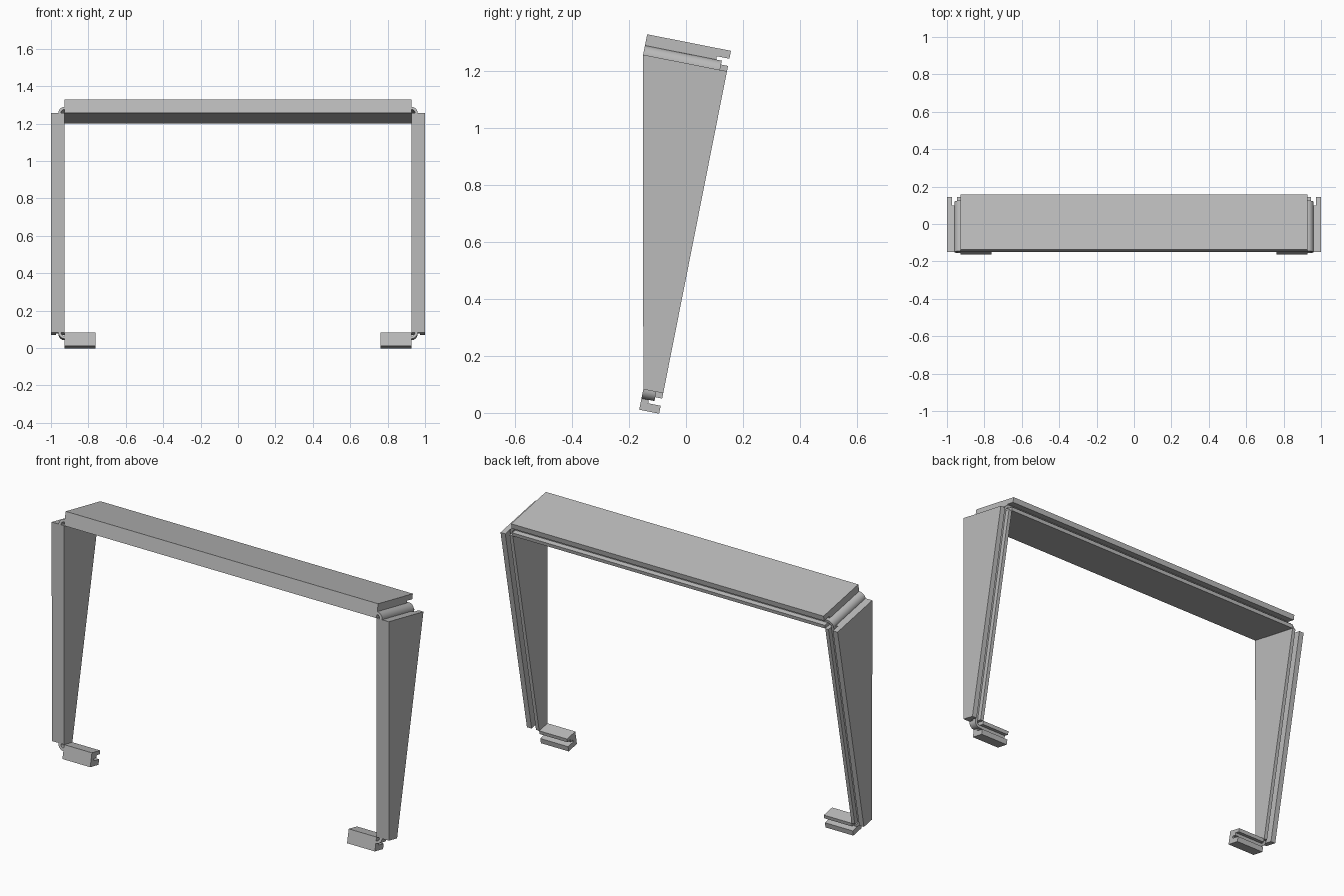
import bpy, bmesh, math

cube = bpy.data.objects.get("Cube")
if cube:
    bpy.data.objects.remove(cube)

# Main sizes
TILT = math.radians(11.2)
S, C = math.sin(TILT), math.cos(TILT)
BACK_Y, BACK_Z = -0.08, 0.069      # lower back corner of the legs
HEIGHT = 1.152                     # leg length along its back edge
THICK = 0.073
INNER = 1 - THICK
TOP_DEPTH, FOOT_DEPTH = 0.30, 0.0713

grey = bpy.data.materials.new("mid grey")
grey.use_nodes = True
colour = (0.5, 0.5, 0.5, 1)
grey.diffuse_color = colour
grey.node_tree.nodes["Principled BSDF"].inputs["Base Color"].default_value = colour


def place(x, v, w):
    """Tilted frame: v runs backwards, w runs up the back edge."""
    return (x, BACK_Y + v * C + w * S, BACK_Z - v * S + w * C)


def slotted_section(depth):
    """Panel section as (distance from outer face, v), with a stepped slot in the back."""
    return [(0, -depth), (0, 0), (0.028, 0), (0.028, -0.045), (0.04, -0.045),
            (0.04, -0.025), (0.054, -0.025), (0.054, 0), (THICK, 0), (THICK, -depth)]


def loft(name, ring_a, ring_b, smooth=False):
    bm = bmesh.new()
    a = [bm.verts.new(p) for p in ring_a]
    b = [bm.verts.new(p) for p in ring_b]
    n = len(a)
    bm.faces.new(a)
    bm.faces.new(b[::-1])
    for i in range(n):
        j = (i + 1) % n
        bm.faces.new((a[i], b[i], b[j], a[j]))
    bmesh.ops.recalc_face_normals(bm, faces=bm.faces)
    mesh = bpy.data.meshes.new(name)
    bm.to_mesh(mesh)
    bm.free()
    mesh.materials.append(grey)
    obj = bpy.data.objects.new(name, mesh)
    bpy.context.collection.objects.link(obj)
    if smooth:
        bpy.ops.object.select_all(action='DESELECT')
        obj.select_set(True)
        bpy.context.view_layer.objects.active = obj
        bpy.ops.object.shade_smooth_by_angle(angle=math.radians(30))
    return obj


def corner_bend(name, side, w0, up, depth):
    """Quarter-round sheet joining a leg to the neighbouring panel."""
    steps = 10
    angles = [math.pi / 2 * i / steps for i in range(steps + 1)]
    arc = [(0.033, t) for t in angles] + [(0.019, t) for t in reversed(angles)]
    rings = [[place(side * (INNER + r * math.cos(t)), v, w0 + up * r * math.sin(t))
              for r, t in arc] for v in (-depth, -0.025)]
    loft(name, *rings, smooth=True)


# Top panel
section = slotted_section(TOP_DEPTH)
loft("top_panel", *[[place(x, v, HEIGHT + THICK - d) for d, v in section]
                    for x in (-INNER, INNER)])

for label, side in (("left", 1), ("right", -1)):
    # Tapered leg
    loft(label + "_leg", *[[place(side * (1 - d), v, w) for d, v in slotted_section(depth)]
                           for w, depth in ((0, FOOT_DEPTH), (HEIGHT, TOP_DEPTH))])
    # Foot turned inwards
    section = slotted_section(FOOT_DEPTH)
    loft(label + "_foot", *[[place(side * x, v, d - THICK) for d, v in section]
                            for x in (INNER, 0.762)])
    # Rounded bends
    corner_bend(label + "_upper_bend", side, HEIGHT, 1, TOP_DEPTH)
    corner_bend(label + "_lower_bend", side, 0, -1, FOOT_DEPTH)
